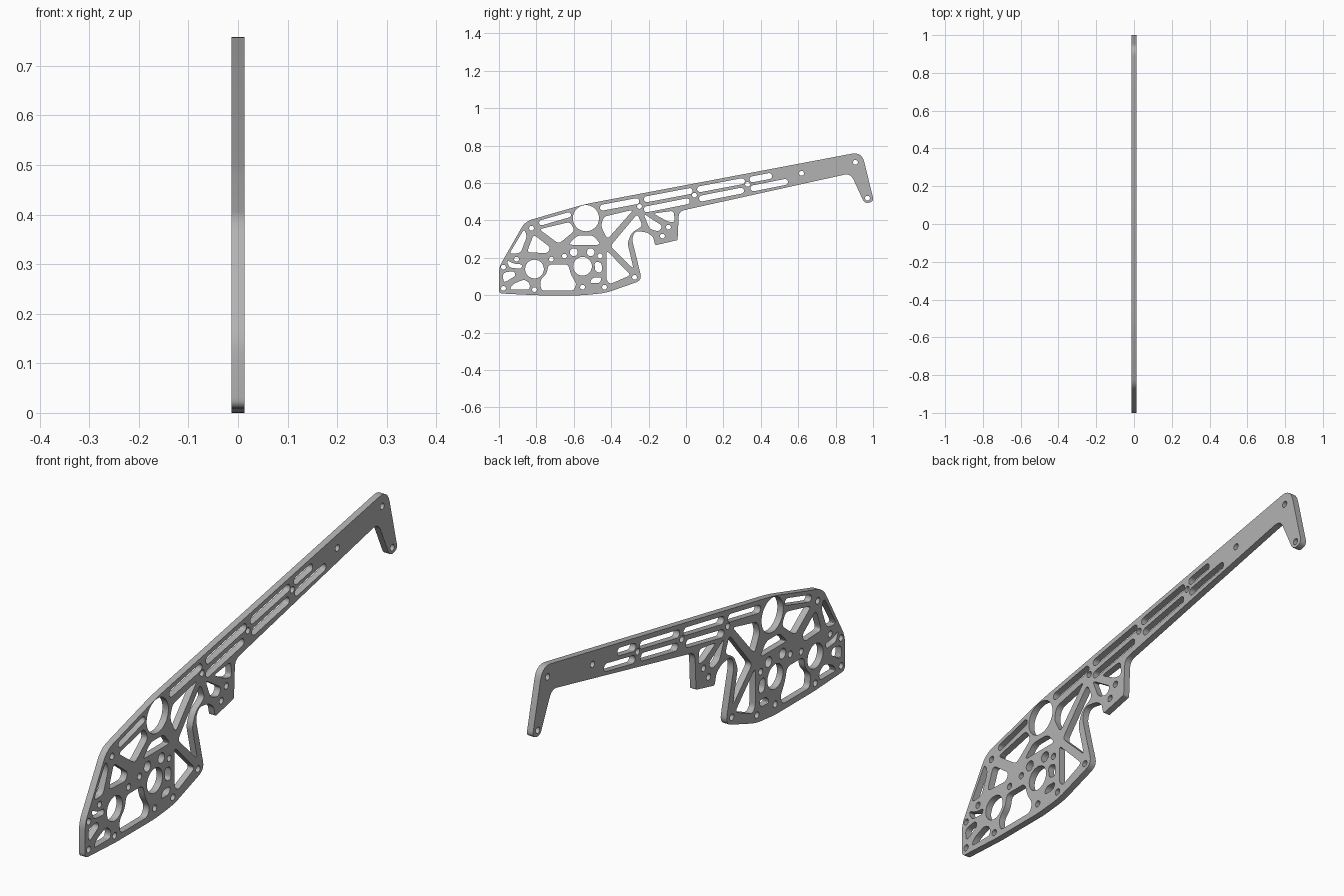
import bpy
import bmesh
from math import cos, sin, tau, radians, hypot
from mathutils import Vector

HALF_THICKNESS = 0.0135
if "Cube" in bpy.data.objects:
    bpy.data.objects.remove(bpy.data.objects["Cube"], do_unlink=True)

# Flat profile curve: every closed spline inside the outline becomes a hole
profile = bpy.data.curves.new("side_plate", "CURVE")
profile.dimensions = "2D"
profile.fill_mode = "BOTH"
profile.extrude = HALF_THICKNESS


def add_loop(points):
    spline = profile.splines.new("POLY")
    spline.points.add(len(points) - 1)
    for target, p in zip(spline.points, points):
        target.co = (p[0], p[1], 0, 1)
    spline.use_cyclic_u = True


def rounded(*corners, trim=0.02, steps=5):
    """Closed loop with softened corners; a third value overrides the trim."""
    loop = []
    for i, corner in enumerate(corners):
        here = Vector(corner[:2])
        before = Vector(corners[i - 1][:2]) - here
        after = Vector(corners[(i + 1) % len(corners)][:2]) - here
        cut = corner[2] if len(corner) > 2 else trim
        cut = min(cut, before.length * 0.48, after.length * 0.48)
        a = here + before.normalized() * cut
        b = here + after.normalized() * cut
        for k in range(steps + 1):
            t = k / steps
            loop.append(a * (1 - t) ** 2 + here * 2 * t * (1 - t) + b * t * t)
    add_loop(loop)


def hole(y, z, radius=0.013, sides=20):
    add_loop([(y + radius * cos(tau * k / sides), z + radius * sin(tau * k / sides))
              for k in range(sides)])


def slot(start, end, height, half=0.016, cap=8):
    """Round-ended slot whose centre line follows the given height function."""
    a, b = Vector((start, height(start))), Vector((end, height(end)))
    along = (b - a).normalized()
    across = Vector((-along.y, along.x))
    a, b = a + along * half, b - along * half
    loop = []
    for centre, side in ((b, 1), (a, -1)):
        for k in range(cap + 1):
            angle = tau / 2 * k / cap
            loop.append(centre + side * half * (sin(angle) * along - cos(angle) * across))
    add_loop(loop)


def top_edge(y):
    return 0.487 + 0.189 * (y + 0.54)


def brow_edge(y):
    return 0.487 + 0.288 * (y + 0.54)


# Outer outline: body, top bar, end hook, bracket and throat
rounded((-1, 0.01), (-0.8, 0), (-0.55, 0), (-0.43, 0.012, 0.04), (-0.235, 0.08, 0.035),
        (-0.29, 0.305, 0.05), (-0.27, 0.345, 0.04), (-0.205, 0.335, 0.03),
        (-0.175, 0.31, 0.01), (-0.165, 0.267, 0.01), (-0.045, 0.295, 0.006),
        (-0.038, 0.449, 0.03), (0.88, 0.652, 0.035), (0.955, 0.49, 0.03),
        (1.005, 0.50, 0.03), (0.94, 0.767, 0.055), (-0.54, 0.487, 0.05),
        (-0.86, 0.395, 0.04), (-1, 0.15, 0.03))

# Large round openings
hole(-0.535, 0.412, 0.07, 48)
hole(-0.81, 0.14, 0.05, 40)
hole(-0.553, 0.155, 0.05, 40)
for y in (-0.6, -0.51):
    hole(y, 0.23, 0.021)

# Bolt holes in the body
for y, z in ((-0.976, 0.15), (-0.976, 0.037), (-0.81, 0.03), (-0.553, 0.043),
             (-0.436, 0.043), (-0.275, 0.096), (-0.826, 0.358), (-0.906, 0.193),
             (-0.72, 0.193), (-0.65, 0.209), (-0.46, 0.21), (-0.126, 0.316),
             (-0.094, 0.364), (0.97, 0.519)):
    hole(y, z)

# Bolt holes along the bar
for y in (-0.249, 0.045, 0.329, 0.618, 0.906):
    hole(y, 0.526 + 0.204 * y)

# Slots along the bar
for start, end in ((-0.46, -0.25), (-0.225, 0.035), (0.06, 0.315), (0.34, 0.46)):
    slot(start, end, lambda y: top_edge(y) - 0.036)
for start, end in ((-0.225, 0.02), (0.07, 0.31), (0.345, 0.545)):
    slot(start, end, lambda y: top_edge(y) - 0.088 + 0.008 * y)
slot(-0.785, -0.615, lambda y: brow_edge(y) - 0.032, 0.014)

# Truss pockets in the upper body
rounded((-0.785, 0.353), (-0.62, 0.392), (-0.595, 0.345), (-0.68, 0.275))
rounded((-0.815, 0.325), (-0.725, 0.255), (-0.74, 0.225), (-0.85, 0.23))
rounded((-0.865, 0.355), (-0.85, 0.315), (-0.885, 0.225), (-0.945, 0.222))
rounded((-0.63, 0.27), (-0.58, 0.32), (-0.495, 0.32), (-0.455, 0.27))
rounded((-0.455, 0.37), (-0.44, 0.42), (-0.28, 0.458), (-0.42, 0.30))

# Truss pockets behind the throat
rounded((-0.405, 0.262), (-0.26, 0.435), (-0.232, 0.37), (-0.29, 0.335),
        (-0.313, 0.28), (-0.28, 0.14))
rounded((-0.425, 0.24), (-0.295, 0.108), (-0.405, 0.06), (-0.425, 0.08))

# Bracket pockets
rounded((-0.228, 0.437), (-0.125, 0.37), (-0.145, 0.34), (-0.195, 0.355))
rounded((-0.175, 0.437), (-0.065, 0.452), (-0.06, 0.39), (-0.095, 0.393))

# Pockets in the lower body
rounded((-0.745, 0.115), (-0.735, 0.165), (-0.63, 0.165), (-0.615, 0.11),
        (-0.585, 0.06), (-0.6, 0.025), (-0.775, 0.025), (-0.78, 0.08))
rounded((-0.945, 0.03), (-0.925, 0.06), (-0.865, 0.085), (-0.835, 0.065), (-0.835, 0.03))
rounded((-0.98, 0.12), (-0.92, 0.13), (-0.91, 0.105), (-0.975, 0.065))
rounded((-0.96, 0.19), (-0.92, 0.168), (-0.875, 0.165), (-0.88, 0.142), (-0.945, 0.147))
rounded((-0.49, 0.18), (-0.45, 0.175), (-0.45, 0.12), (-0.485, 0.125))
rounded((-0.5, 0.095), (-0.45, 0.095), (-0.46, 0.065), (-0.515, 0.065))

# Stand the plate up in the y-z plane and turn it into a mesh
plate = bpy.data.objects.new("side_plate", profile)
bpy.context.collection.objects.link(plate)
plate.rotation_euler = (radians(90), 0, radians(90))
bpy.ops.object.select_all(action="DESELECT")
plate.select_set(True)
bpy.context.view_layer.objects.active = plate
bpy.ops.object.convert(target="MESH")
plate = bpy.context.object

bm = bmesh.new()
bm.from_mesh(plate.data)
bmesh.ops.remove_doubles(bm, verts=bm.verts, dist=0.0001)
bmesh.ops.recalc_face_normals(bm, faces=bm.faces)
bm.to_mesh(plate.data)
bm.free()
bpy.ops.object.shade_smooth_by_angle(angle=radians(30))

# Plain grey finish
grey = bpy.data.materials.new("plain_grey")
grey.use_nodes = True
colour = (0.45, 0.45, 0.45, 1)
grey.diffuse_color = colour
grey.node_tree.nodes["Principled BSDF"].inputs["Base Color"].default_value = colour
plate.data.materials.clear()
plate.data.materials.append(grey)
